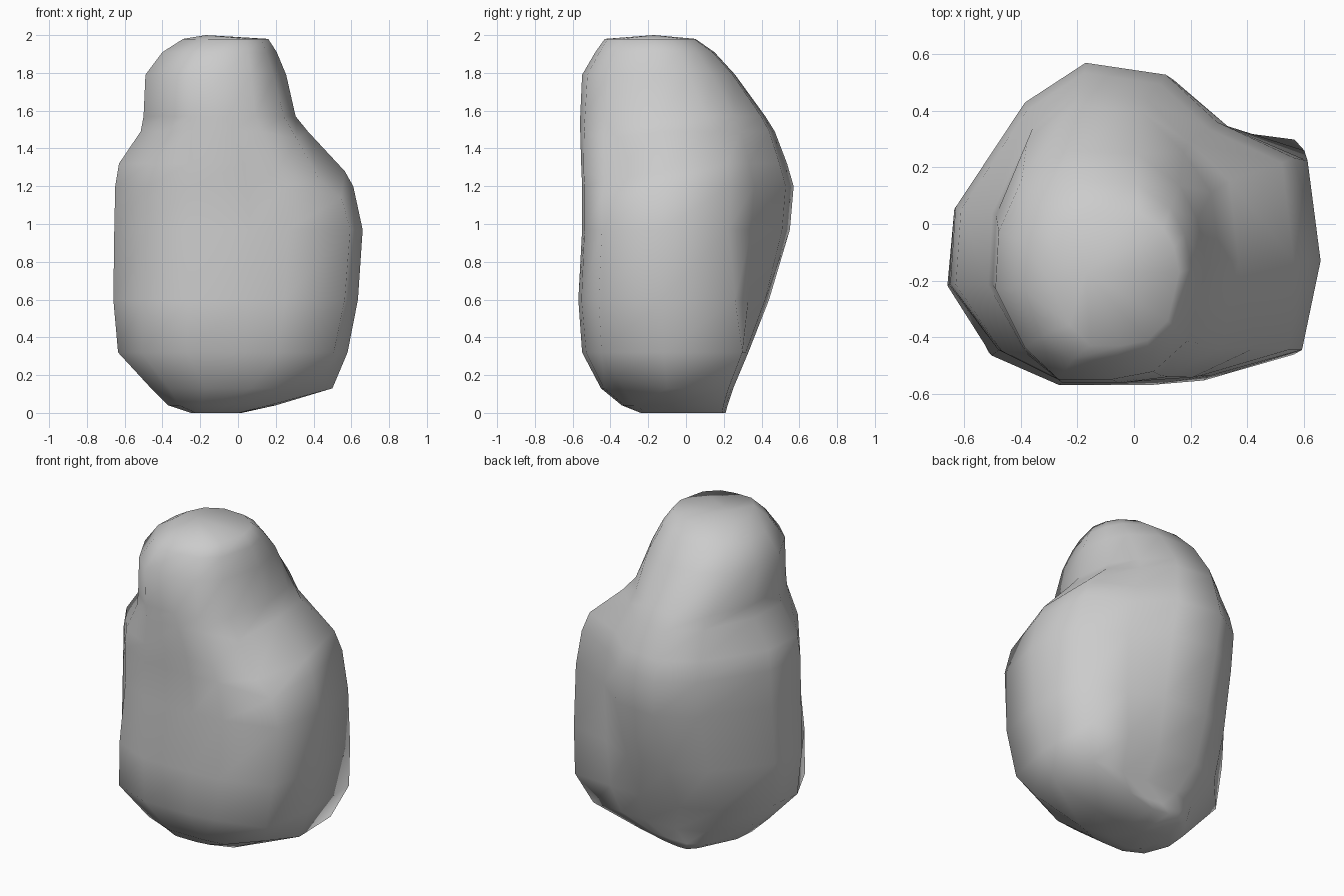
import bpy, bmesh

if "Cube" in bpy.data.objects:
    bpy.data.objects.remove(bpy.data.objects["Cube"])

# Normalised outlines: low section (full back right corner), broad body, squarer head
BASE = [(-1, -.2), (-.8, -.78), (-.4, -1), (.1, -1), (.4, -.95), (.88, -.76), (1, 0),
        (.98, .93), (.55, .97), (.2, 1), (-.26, 1), (-.6, .82), (-.96, .27)]
BODY = [(-1, -.2), (-.73, -.75), (-.38, -1), (.1, -1), (.4, -.97), (.9, -.75), (1, 0),
        (.93, .52), (.5, .7), (.21, .94), (-.24, 1), (-.58, .8), (-.97, .27)]
HEAD = [(-1, -.2), (-.72, -.72), (-.4, -1), (.1, -1), (.5, -.93), (.82, -.66), (1, 0),
        (.92, .4), (.75, .7), (.35, .97), (-.3, 1), (-.75, .75), (-.97, .3)]

# Rings: z, x min, x max, y min, y max, centre y, blend (-1 base, 0 body, 1 head)
RINGS = [
    (0.00, -.25, .02, -.24, .21, -.05, -1),
    (0.04, -.37, .20, -.34, .22, -.08, -1),
    (0.13, -.46, .50, -.45, .25, -.10, -1),
    (0.32, -.635, .58, -.55, .33, -.12, -1),
    (0.60, -.66, .635, -.57, .44, -.13, -.4),
    (0.97, -.655, .66, -.55, .55, -.13, -.0),
    (1.20, -.65, .61, -.55, .57, -.13, .0),
    (1.32, -.63, .565, -.555, .535, -.13, .0),
    (1.49, -.515, .37, -.56, .47, -.13, .4),
    (1.57, -.50, .305, -.56, .42, -.13, .7),
    (1.79, -.49, .255, -.55, .26, -.15, 1),
    (1.91, -.40, .205, -.48, .15, -.16, 1),
    (1.98, -.29, .16, -.43, .05, -.17, 1),
]
# Height shifts of the front right corner: raised low down, sloping at the shoulder
LIFT = {(2, 5): .06, (7, 4): -.04, (7, 5): -.09, (6, 5): -.06, (7, 6): -.04,
        (8, 5): -.04}


def cap(bm, ring, co):
    # Close an end with a shallow fan
    tip = bm.verts.new(co)
    for i, v in enumerate(ring):
        bm.faces.new((v, ring[(i + 1) % len(ring)], tip))


# Loft the rounded rock from base to head
bm = bmesh.new()
loops = []
for r, (z, x0, x1, y0, y1, cy, k) in enumerate(RINGS):
    cx = (x0 + x1) / 2
    loop = []
    for i, ((bu, bv), (hu, hv)) in enumerate(zip(BODY, HEAD if k > 0 else BASE)):
        u, v = bu + (hu - bu) * abs(k), bv + (hv - bv) * abs(k)
        if (r, i) == (7, 5):
            u, v = .78, -.72
        y = cy + v * ((y1 - cy) if v > 0 else (cy - y0))
        loop.append(bm.verts.new((cx + u * (x1 - x0) / 2, y, z + LIFT.get((r, i), 0))))
    loops.append(loop)
for a, b in zip(loops, loops[1:]):
    for i in range(len(a)):
        j = (i + 1) % len(a)
        bm.faces.new((a[i], a[j], b[j], b[i]))
cap(bm, loops[0], (-.1, -.05, 0))
cap(bm, loops[-1], (-.17, -.17, 2))
bmesh.ops.recalc_face_normals(bm, faces=bm.faces)
for f in bm.faces:
    f.smooth = True

mesh = bpy.data.meshes.new("rounded_rock")
bm.to_mesh(mesh)
bm.free()
rock = bpy.data.objects.new("rounded_rock", mesh)
bpy.context.collection.objects.link(rock)
